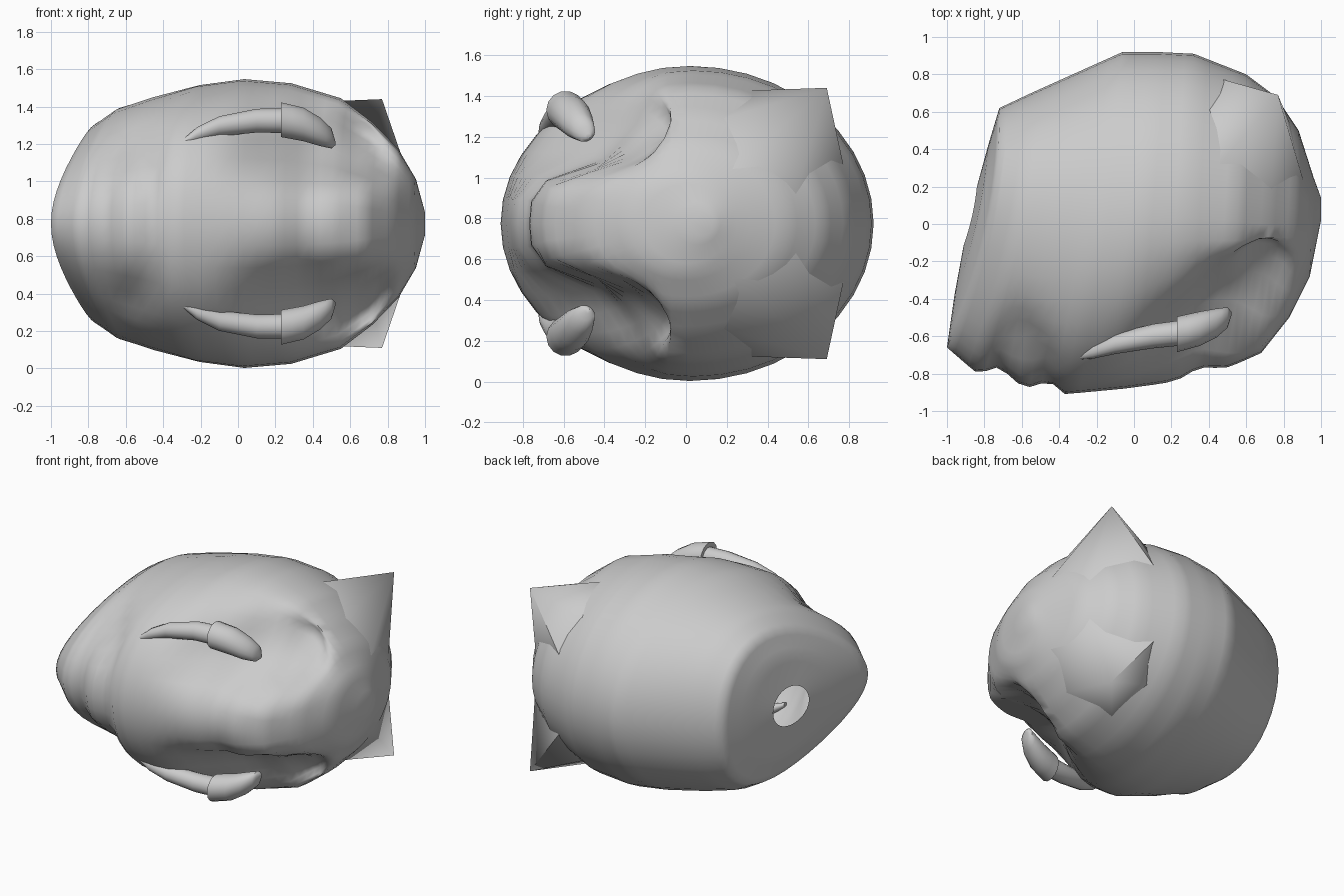
import bpy, bmesh, math
from mathutils import Vector

cube = bpy.data.objects.get("Cube")
if cube:
    bpy.data.objects.remove(cube)

MID = 0.775  # height of the mirror plane

grey = bpy.data.materials.new("plain_grey")
grey.use_nodes = True
grey.diffuse_color = (0.6, 0.6, 0.6, 1)
grey.node_tree.nodes["Principled BSDF"].inputs["Base Color"].default_value = (0.6, 0.6, 0.6, 1)


def ramp(v, a, b):
    t = min(max((v - a) / (b - a), 0), 1)
    return t * t * (3 - 2 * t)


def bump(v, centre, width):
    return math.exp(-((v - centre) / width) ** 2)


def finish(name, bm, angle=50):
    bmesh.ops.recalc_face_normals(bm, faces=bm.faces)
    mesh = bpy.data.meshes.new(name)
    bm.to_mesh(mesh)
    bm.free()
    mesh.materials.append(grey)
    obj = bpy.data.objects.new(name, mesh)
    bpy.context.collection.objects.link(obj)
    bpy.ops.object.select_all(action="DESELECT")
    obj.select_set(True)
    bpy.context.view_layer.objects.active = obj
    bpy.ops.object.shade_smooth_by_angle(angle=math.radians(angle))


def loft(rings, sides, steps=1, start_cap=True, shape=None):
    """Ring: front x, front y, back x, back y, half width, egg taper, side bow, centre z."""
    dense = []
    for a, b in zip(rings, rings[1:]):
        dense += [[p + (q - p) * s / steps for p, q in zip(a, b)] for s in range(steps)]
    dense.append(rings[-1])
    bm = bmesh.new()
    loops = []
    for fx, fy, bx, by, w, egg, bow, z in dense:
        loop = []
        for i in range(sides):
            c = math.cos(math.tau * i / sides)
            s = math.sin(math.tau * i / sides)
            p = Vector(((fx + bx) / 2 + c * (fx - bx) / 2 + bow * s * s,
                        (fy + by) / 2 + c * (fy - by) / 2,
                        z + w * s * (1 - egg * c)))
            loop.append(bm.verts.new(shape(p) if shape else p))
        loops.append(loop)
    for a, b in zip(loops, loops[1:]):
        for i in range(sides):
            j = (i + 1) % sides
            bm.faces.new((a[i], a[j], b[j], b[i]))
    bm.faces.new(loops[-1])
    if start_cap:
        bm.faces.new(loops[0])
    return bm


# Head shell, from the neck opening to the crown
def face_shape(p):
    d = abs(p.z - MID)
    front = ramp(-p.y, 0.02, 0.4)
    # hollows either side of the brow
    y = 0.32 * front * ramp(d, 0.17, 0.34) * ramp(p.x, -0.2, 0.48) \
        * (1 - ramp(p.x, 0.65, 1.0)) * (1 - 0.6 * ramp(d, 0.45, 0.7))
    # brow step, mouth folds and mouth corners
    y += 0.04 * front * bump(p.x, 0.35, 0.1) * (1 - ramp(d, 0.2, 0.35))
    y += front * (1 - ramp(d, 0.25, 0.5)) * (0.06 * bump(p.x, -0.72, 0.07) + 0.06 * bump(p.x, -0.46, 0.045))
    y += 0.11 * front * bump(p.x, -0.58, 0.12) * bump(d, 0.4, 0.13)
    return Vector((p.x, p.y + y, p.z))


profile = [
    (-0.91, -0.11, -0.84, 0.20, 0.14, 0, 0.01),
    (-0.96, -0.38, -0.78, 0.42, 0.36, 0.2, 0.03),
    (-1.00, -0.66, -0.72, 0.62, 0.515, 0.28, 0.075),
    (-0.85, -0.79, -0.55, 0.70, 0.61, 0.18, 0.05),
    (-0.62, -0.86, -0.35, 0.79, 0.675, 0.1, 0.03),
    (-0.37, -0.91, -0.06, 0.92, 0.74, 0, 0.01),
    (-0.05, -0.88, 0.12, 0.92, 0.772, 0, 0),
    (0.25, -0.84, 0.32, 0.91, 0.75, 0, 0),
    (0.50, -0.77, 0.60, 0.80, 0.67, 0, 0),
    (0.68, -0.69, 0.76, 0.68, 0.54, 0, 0),
    (0.83, -0.50, 0.88, 0.50, 0.40, 0, 0),
    (0.94, -0.28, 0.96, 0.25, 0.24, 0, 0),
    (1.00, 0.02, 1.00, 0.14, 0.06, 0, 0),
]
finish("head", loft([r + (MID,) for r in profile], 40, 4, False, face_shape), 70)

# Tapered brow strands: x, y, offset from the mirror plane, radius
strand = [(-0.30, -0.71, 0.43, 0.015), (-0.22, -0.68, 0.475, 0.04), (-0.1, -0.64, 0.52, 0.055),
          (0.1, -0.60, 0.55, 0.065), (0.27, -0.58, 0.55, 0.068)]
tip = [(0.23, -0.59, 0.555, 0.095), (0.35, -0.56, 0.53, 0.092), (0.44, -0.53, 0.49, 0.078),
       (0.50, -0.50, 0.455, 0.055), (0.52, -0.48, 0.43, 0.012)]

# Ear outline where it meets the skull: x, y, offset from the mirror plane
ear_base = [(0.93, 0.15, 0.20), (0.84, 0.52, 0.08), (0.45, 0.78, 0.25),
            (0.35, 0.60, 0.50), (0.40, 0.25, 0.65), (0.72, 0.0, 0.46)]

# Paired parts, mirrored above and below the centre plane
for side, sign in (("right", 1), ("left", -1)):
    for part, path in (("brow_strand", strand), ("brow_tip", tip)):
        rings = [(x, y - r, x, y + r, r, 0, 0, MID + sign * d) for x, y, d, r in path]
        finish(f"{part}_{side}", loft(rings, 14, 2))

    # Broad pointed ear growing out of the skull
    bm = bmesh.new()
    apex = bm.verts.new((0.77, 0.69, MID + sign * 0.665))
    base = [bm.verts.new((x, y, MID + sign * d)) for x, y, d in ear_base]
    for a, b in zip(base, base[1:] + base[:1]):
        bm.faces.new((a, b, apex))
    finish(f"ear_{side}", bm, 60)
